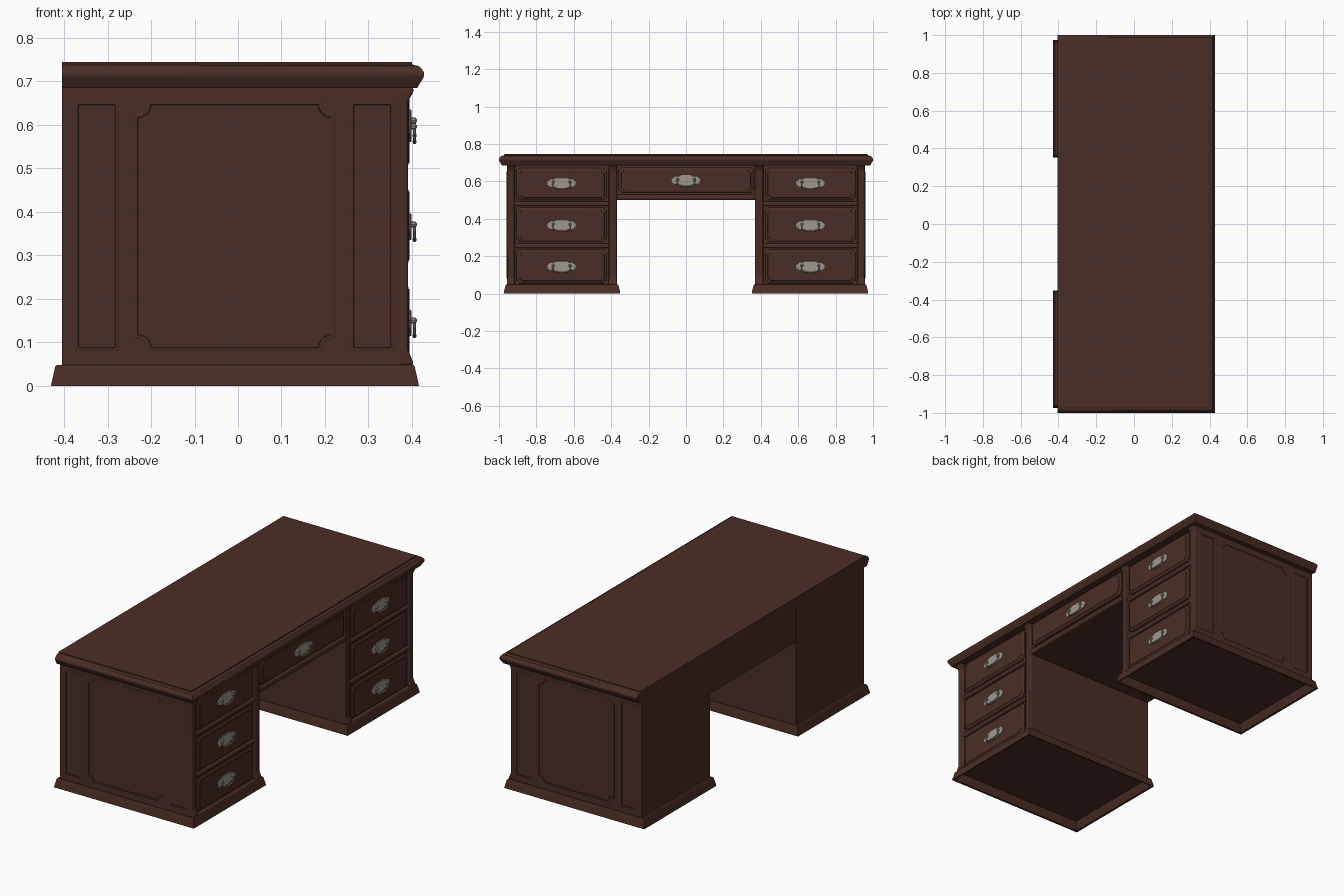
import bpy, bmesh, math
from mathutils import Vector

if "Cube" in bpy.data.objects:
    bpy.data.objects.remove(bpy.data.objects["Cube"])


def material(name, rgb):
    m = bpy.data.materials.new(name)
    m.diffuse_color = (*rgb, 1)
    m.use_nodes = True
    m.node_tree.nodes["Principled BSDF"].inputs["Base Color"].default_value = m.diffuse_color
    return m


WOOD = material("dark_wood", (0.068, 0.027, 0.018))
METAL = material("aged_silver", (0.34, 0.31, 0.27))


def finish(name, bm, mat):
    bmesh.ops.recalc_face_normals(bm, faces=bm.faces)
    me = bpy.data.meshes.new(name)
    bm.to_mesh(me)
    bm.free()
    me.materials.append(mat)
    ob = bpy.data.objects.new(name, me)
    bpy.context.collection.objects.link(ob)
    return ob


def loft(name, rings, mat=WOOD):
    """Skin equal-length rings of points and cap both ends."""
    bm = bmesh.new()
    vs = [[bm.verts.new(p) for p in r] for r in rings]
    n = len(vs[0])
    for a, b in zip(vs, vs[1:]):
        for i in range(n):
            j = (i + 1) % n
            bm.faces.new((a[i], a[j], b[j], b[i]))
    bm.faces.new(vs[0][::-1])
    bm.faces.new(vs[-1])
    return finish(name, bm, mat)


def rect(x0, x1, y0, y1, z):
    return [(x0, y0, z), (x1, y0, z), (x1, y1, z), (x0, y1, z)]


def box(name, x0, x1, y0, y1, z0, z1, mat=WOOD):
    return loft(name, [rect(x0, x1, y0, y1, z0), rect(x0, x1, y0, y1, z1)], mat)


def bar_y(name, profile, y0, y1, mat=WOOD):
    """Extrude an (x, z) profile along y."""
    return loft(name, [[(x, y, z) for x, z in profile] for y in (y0, y1)], mat)


def notched(w, h, r, n=5):
    """Rectangle outline with scooped corners."""
    q = []
    for i in range(n + 1):
        a = math.radians(270 - 90 * i / n)
        q.append((w + r * math.cos(a), h + r * math.sin(a)))
    left = [(-u, v) for u, v in q[::-1]]
    return q + left + [(-u, -v) for u, v in q] + [(-u, -v) for u, v in left]


def panel(name, w, h, r, steps, place):
    loft(name, [[place(u, v, d) for u, v in notched(w - i, h - i, r)] for i, d in steps])


def half_round(z0, z1, x_back, x_front):
    c, h = (z0 + z1) / 2, (z1 - z0) / 2
    pts = [(x_back, z0)]
    for i in range(9):
        a = math.radians(-90 + 180 * i / 8)
        pts.append((x_front - 0.008 + 0.008 * math.cos(a), c + h * math.sin(a)))
    return pts + [(x_back, z1)]


# Desk top: moulded front and ends, flat back
TOP = [(0.412, 0.685), (0.425, 0.706), (0.428, 0.713), (0.428, 0.720),
       (0.423, 0.728), (0.416, 0.735), (0.403, 0.738), (0.400, 0.740), (0.399, 0.745)]
loft("desk_top", [rect(-0.405, x, -x - 0.572, x + 0.572, z) for x, z in TOP])

# Handle: shaped back plate, two posts and hanging bail
PLATE = [(0, .031), (.028, .031), (.040, .024), (.056, .022), (.077, .006),
         (.074, -.010), (.060, -.020), (.040, -.022), (.028, -.030), (0, -.030)]
OUTLINE = PLATE + [(-u, v) for u, v in PLATE[-2:0:-1]]


def handle(y, z, x=0.394):
    loft("handle_plate", [[(x + d, y + u * k, z + v * k) for u, v in OUTLINE]
                          for d, k in ((0, 1), (.003, 1), (.005, .93))], METAL)
    for s in (-1, 1):
        ring = [(math.cos(i * math.pi / 5), math.sin(i * math.pi / 5)) for i in range(10)]
        loft("handle_post", [[(x + d, y + s * .045 + r * c, z + .006 + r * t) for c, t in ring]
                             for d, r in ((0, .009), (.008, .007), (.014, .007), (.017, .004))], METAL)
    path = [Vector((x + .012, y + u, z + v)) for u, v in
            ((-.045, .006), (-.048, -.010), (-.040, -.024), (-.022, -.029), (0, -.030),
             (.022, -.029), (.040, -.024), (.048, -.010), (.045, .006))]
    rings = []
    for i, p in enumerate(path):
        t = (path[min(i + 1, 8)] - path[max(i - 1, 0)]).normalized()
        side = t.cross(Vector((1, 0, 0)))
        r = .0045 if 2 < i < 6 else .0035
        rings.append([p + r * (math.cos(k * math.pi / 4) * side + math.sin(k * math.pi / 4) * Vector((1, 0, 0)))
                      for k in range(8)])
    loft("handle_bail", rings, METAL)


def drawer(name, y, z0, z1, half):
    zc, h = (z0 + z1) / 2, (z1 - z0) / 2
    box(name + "_board", 0.37, 0.382, y - half, y + half, z0, z1)
    panel(name + "_raised_front", half - .008, h - .005, .014,
          ((0, .0), (0, .006), (.003, .009), (.010, .012), (.013, .0125), (.014, .014)),
          lambda u, v, d: (0.380 + d, y + u, zc + v))


# Stile side profile, flared at head and foot
STILE = [(.36, .047), (.404, .047), (.402, .056), (.396, .070), (.391, .082), (.391, .650),
         (.394, .660), (.400, .670), (.404, .679), (.404, .686), (.36, .686)]
BEAD = ((0, -.002), (0, .0015), (.0015, .0025), (.007, .0025), (.008, .0008))

for s in (-1, 1):
    def span(a, b):
        return min(s * a, s * b), max(s * a, s * b)

    # Pedestal carcass and splayed plinth skirt, open underneath
    box("pedestal", -0.405, 0.375, *span(0.370, 0.957), 0.047, 0.69)
    loft("plinth", [rect(-0.404, 0.390, *span(0.375, 0.952), 0.046),
                    rect(-0.420, 0.406, *span(0.362, 0.965), 0.002),
                    rect(-0.430, 0.416, *span(0.352, 0.975), 0),
                    rect(-0.428, 0.414, *span(0.353, 0.973), 0.010),
                    rect(-0.420, 0.406, *span(0.361, 0.965), 0.045),
                    rect(-0.417, 0.403, *span(0.364, 0.962), 0.048)])

    # Front stiles
    for a, b in ((0.915, 0.957), (0.370, 0.414)):
        st = bar_y("front_stile", STILE, *span(a, b))
        mod = st.modifiers.new("round", "BEVEL")
        mod.width, mod.segments = 0.006, 2
        mod.limit_method, mod.angle_limit = "ANGLE", math.radians(60)

    # Rails between drawers
    for z0, z1 in ((0.468, 0.492), (0.243, 0.267)):
        bar_y("drawer_rail", half_round(z0, z1, 0.36, 0.391), *span(0.412, 0.917))

    # Three drawers with handles
    for z0, z1, zh in ((0.494, 0.676, 0.590), (0.270, 0.465, 0.365), (0.050, 0.241, 0.144)):
        drawer("side_drawer", s * 0.665, z0, z1, 0.249)
        handle(s * 0.665, zh)

    # Moulded end panels
    for xc, w, r in ((-0.0075, 0.230, 0.030), (-0.325, 0.050, 0.0015), (0.309, 0.050, 0.0015)):
        panel("end_panel", w, 0.287, r, BEAD,
              lambda u, v, d: (xc + u, s * (0.957 + d), 0.367 + v))

# Centre section over the knee hole
box("centre_carcass", -0.402, 0.375, -0.372, 0.372, 0.500, 0.69)
bar_y("centre_rail", half_round(0.500, 0.530, 0.36, 0.391), -0.370, 0.370)
drawer("centre_drawer", 0, 0.535, 0.680, 0.368)
handle(0, 0.604)

# Smooth curved parts while keeping crisp edges
for ob in bpy.data.objects:
    ob.select_set(True)
    bpy.context.view_layer.objects.active = ob
bpy.ops.object.shade_smooth_by_angle(angle=math.radians(20))
